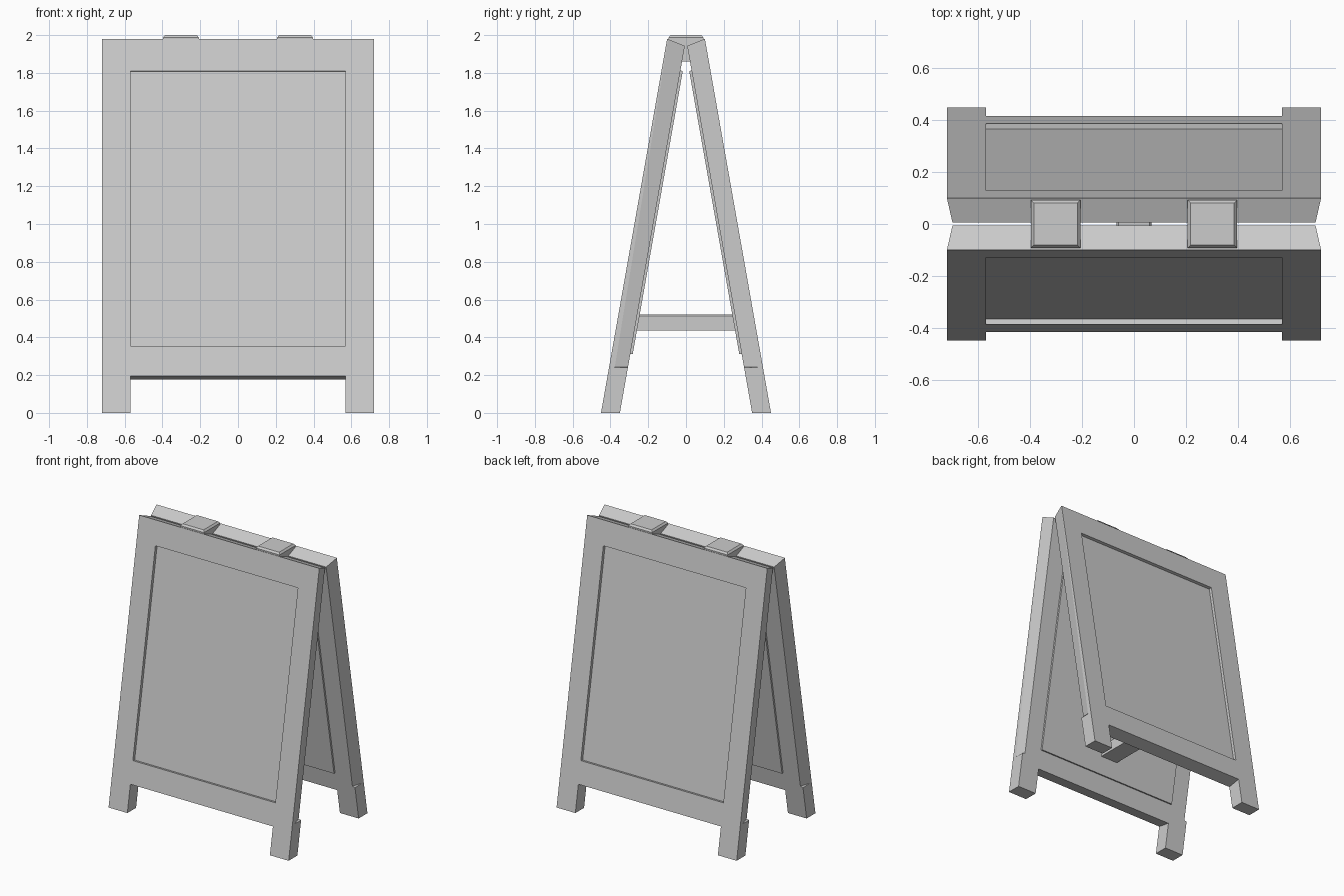
import bpy, bmesh, math

if "Cube" in bpy.data.objects:
    bpy.data.objects.remove(bpy.data.objects["Cube"])

K = 0.35 / 1.98          # lean of each leaf (y per z)

mat = bpy.data.materials.new("light grey")
mat.diffuse_color = (0.6, 0.6, 0.6, 1)
mat.use_nodes = True
mat.node_tree.nodes["Principled BSDF"].inputs["Base Color"].default_value = mat.diffuse_color


def P(x, d, z):
    """Point on the front leaf: d is the depth behind its outer face."""
    return (x, -0.45 + K * z + d, z)


def loft(name, rings):
    """Closed solid through equal-length rings."""
    bm = bmesh.new()
    vs = [[bm.verts.new(p) for p in r] for r in rings]
    n = len(vs[0])
    for a, b in zip(vs, vs[1:]):
        for i in range(n):
            bm.faces.new((a[i], a[(i + 1) % n], b[(i + 1) % n], b[i]))
    bm.faces.new(vs[0][::-1])
    bm.faces.new(vs[-1])
    bmesh.ops.recalc_face_normals(bm, faces=bm.faces)
    me = bpy.data.meshes.new(name)
    bm.to_mesh(me)
    bm.free()
    me.materials.append(mat)
    ob = bpy.data.objects.new(name, me)
    bpy.context.collection.objects.link(ob)
    return ob


def slab(name, hx, d0, d1, z0, z1):
    """Leaning slab with ends square to the slope."""
    def ring(z):
        return [P(x, d, z - K * d)
                for x, d in ((-hx, d0), (hx, d0), (hx, d1), (-hx, d1))]
    return loft(name, [ring(z0), ring(z1)])


def cut(ob, cutter):
    mod = ob.modifiers.new("cut", 'BOOLEAN')
    mod.operation = 'DIFFERENCE'
    mod.solver = 'EXACT'
    mod.object = cutter
    cutter.hide_render = True
    dg = bpy.context.evaluated_depsgraph_get()
    me = bpy.data.meshes.new_from_object(ob.evaluated_get(dg))
    ob.modifiers.clear()
    ob.data = me
    bpy.data.objects.remove(cutter)


def frame_ring(z, start, inset, drop=0.0):
    """Cross-section of the leaf; inner side corners chamfered by inset."""
    half = [(0.72, 0.0), (0.72, start), (0.72 - inset, 0.1)]
    pts = half + [(-x, d) for x, d in reversed(half)]
    return [P(x, d, z - drop * d) for x, d in pts]


# front frame: full-width feet, chamfered sides above, sloped top
frame = loft("front_frame", [
    frame_ring(0.0, 0.03, 0.0),
    frame_ring(0.24, 0.03, 0.0),
    frame_ring(0.244, 0.03, 0.02),
    frame_ring(1.98, 0.006, 0.02, 0.37)])
cut(frame, slab("foot_gap_cutter", 0.57, -0.1, 0.25, -0.2, 0.195))
cut(frame, slab("recess_cutter", 0.57, -0.1, 0.026, 0.355, 1.81))

# writing board in the recess and its backing plate on the inner side
board = slab("front_board", 0.57, 0.022, 0.028, 0.355, 1.81)
backing = slab("front_backing", 0.57, 0.095, 0.113, 0.33, 1.83)

# back leaf is the front leaf turned half round
for ob in (frame, board, backing):
    back = ob.copy()
    back.data = ob.data.copy()
    back.name = ob.name.replace("front", "back")
    back.rotation_euler.z = math.pi
    bpy.context.collection.objects.link(back)


def rect(cx, hx, hy, z):
    return [(cx - hx, -hy, z), (cx + hx, -hy, z), (cx + hx, hy, z), (cx - hx, hy, z)]


# two hinge blocks across the top
for side, cx in (("left", -0.302), ("right", 0.302)):
    loft("hinge_" + side, [rect(cx, 0.095, 0.092, 1.86),
                           rect(cx, 0.095, 0.092, 1.987),
                           rect(cx, 0.084, 0.081, 2.0)])

# spreader bar between the leaves
loft("spreader_bar", [rect(0, 0.068, 0.285, 0.435),
                      rect(0, 0.068, 0.275, 0.513),
                      rect(0, 0.06, 0.272, 0.522)])
